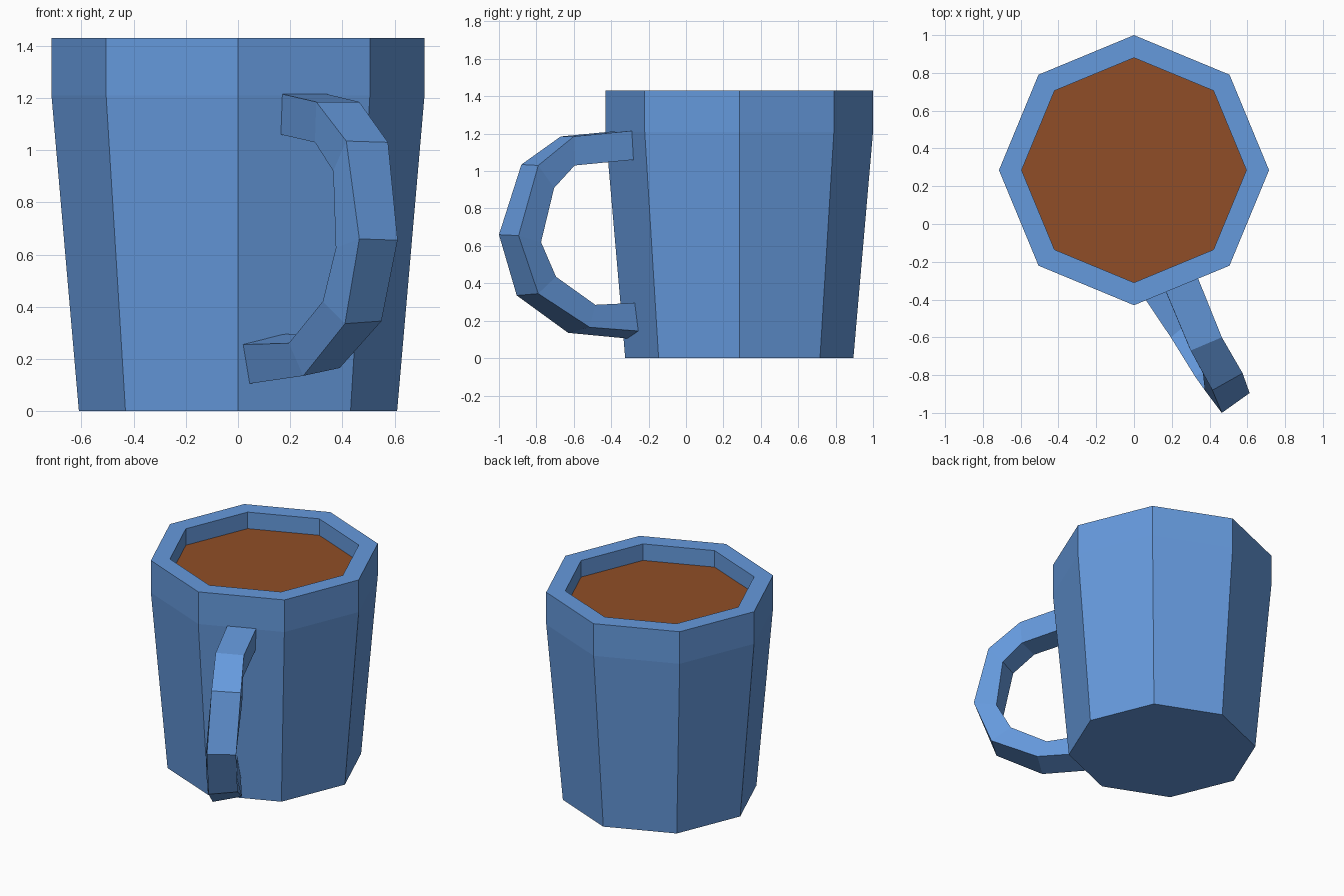
import bpy
from math import cos, sin, pi
from mathutils import Vector

if "Cube" in bpy.data.objects:
    bpy.data.objects.remove(bpy.data.objects["Cube"])

CENTRE_Y = 0.285
SIDES = 8


def material(name, rgb):
    m = bpy.data.materials.new(name)
    m.diffuse_color = (*rgb, 1)
    m.use_nodes = True
    m.node_tree.nodes["Principled BSDF"].inputs["Base Color"].default_value = m.diffuse_color
    return m


def make_object(name, verts, faces, mat):
    mesh = bpy.data.meshes.new(name)
    mesh.from_pydata(verts, [], faces)
    mesh.materials.append(mat)
    obj = bpy.data.objects.new(name, mesh)
    bpy.context.collection.objects.link(obj)
    return obj


def octagon(r, z):
    return [(r * cos(2 * pi * i / SIDES), CENTRE_Y + r * sin(2 * pi * i / SIDES), z)
            for i in range(SIDES)]


def loft(name, rings, mat):
    """Skin a list of closed rings and cap both ends."""
    n = len(rings[0])
    verts = [v for ring in rings for v in ring]
    faces = [(k * n + i, k * n + (i + 1) % n, (k + 1) * n + (i + 1) % n, (k + 1) * n + i)
             for k in range(len(rings) - 1) for i in range(n)]
    faces.append(tuple(reversed(range(n))))
    faces.append(tuple(range(len(verts) - n, len(verts))))
    return make_object(name, verts, faces, mat)


blue = material("blue_glaze", (0.13, 0.32, 0.72))
brown = material("brown_drink", (0.28, 0.076, 0.02))

# Cup: tapered outside, straight rim band, hollow inside
profile = [(0.61, 0), (0.715, 1.21), (0.715, 1.43), (0.595, 1.43), (0.595, 1.21), (0.50, 0.1)]
loft("cup", [octagon(r, z) for r, z in profile], blue)

# Drink surface just below the rim
make_object("drink", octagon(0.597, 1.317), [tuple(range(SIDES))], brown)

# Handle: square section rings (outer left, outer right, inner right, inner left)
rings = [
    [(0.17, -0.36, 1.215), (0.34, -0.29, 1.215), (0.33, -0.285, 1.06), (0.165, -0.35, 1.06)],
    [(0.30, -0.67, 1.185), (0.465, -0.60, 1.185), (0.455, -0.595, 1.03), (0.295, -0.66, 1.03)],
    [(0.415, -0.88, 1.035), (0.575, -0.79, 1.03), (0.525, -0.705, 0.91), (0.365, -0.79, 0.92)],
    [(0.465, -1.0, 0.66), (0.612, -0.895, 0.655), (0.52, -0.775, 0.62), (0.375, -0.88, 0.625)],
    [(0.41, -0.905, 0.335), (0.55, -0.79, 0.345), (0.465, -0.695, 0.435), (0.325, -0.81, 0.42)],
    [(0.25, -0.63, 0.135), (0.39, -0.515, 0.165), (0.335, -0.485, 0.285), (0.195, -0.60, 0.26)],
    [(0.045, -0.316, 0.105), (0.20, -0.255, 0.145), (0.185, -0.275, 0.295), (0.02, -0.339, 0.255)],
]
rings = [[Vector(p) for p in ring] for ring in rings]
# Sink both ends a little into the cup wall
for end, nxt in ((0, 1), (-1, -2)):
    rings[end] = [a + (a - b) * 0.13 for a, b in zip(rings[end], rings[nxt])]
handle = loft("handle", [ring[::-1] for ring in rings], blue)

# Make every normal point outwards
import bmesh
for name in ("cup", "handle"):
    mesh = bpy.data.objects[name].data
    bm = bmesh.new()
    bm.from_mesh(mesh)
    bmesh.ops.recalc_face_normals(bm, faces=bm.faces)
    bm.to_mesh(mesh)
    bm.free()
